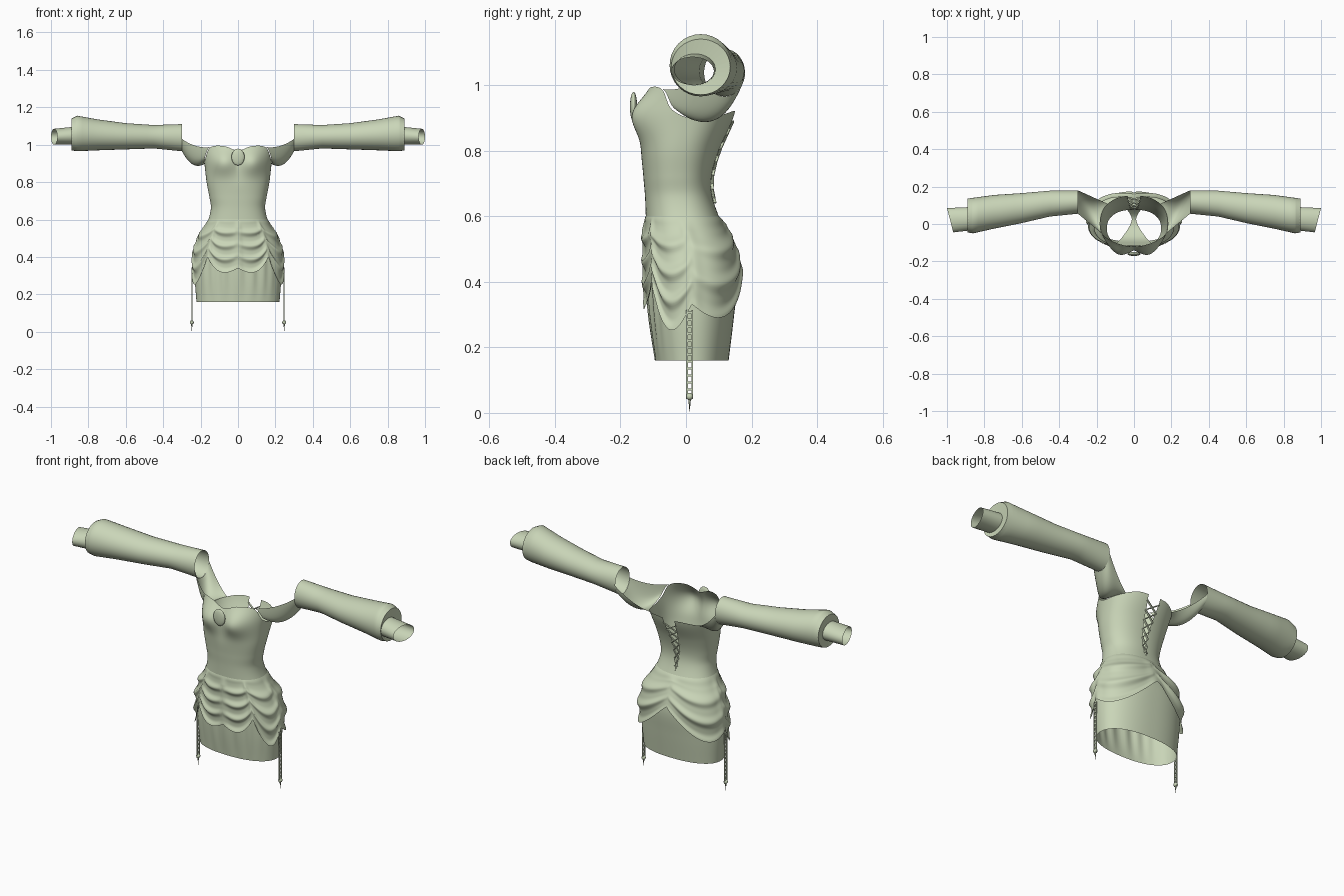
import bpy, bmesh, math
from mathutils import Vector, Matrix

cube = bpy.data.objects.get("Cube")
if cube:
    bpy.data.objects.remove(cube, do_unlink=True)

cloth = bpy.data.materials.new("sage cloth")
cloth.use_nodes = True
SAGE = (0.59, 0.67, 0.48, 1)
cloth.diffuse_color = SAGE
cloth.node_tree.nodes["Principled BSDF"].inputs["Base Color"].default_value = SAGE


def finish(name, bm, smooth=True):
    mesh = bpy.data.meshes.new(name)
    bm.normal_update()
    bm.to_mesh(mesh)
    bm.free()
    mesh.materials.append(cloth)
    for p in mesh.polygons:
        p.use_smooth = smooth
    ob = bpy.data.objects.new(name, mesh)
    bpy.context.collection.objects.link(ob)
    return ob


def sheet(name, f, nu, nv, closed=False):
    """Grid surface from f(u, v); closed joins the u direction."""
    bm = bmesh.new()
    cols = nu if closed else nu + 1
    g = [[bm.verts.new(f(i / nu, j / nv)) for j in range(nv + 1)] for i in range(cols)]
    for i in range(nu):
        a, b = g[i], g[(i + 1) % cols]
        for j in range(nv):
            bm.faces.new((a[j], b[j], b[j + 1], a[j + 1]))
    return finish(name, bm)


def spline(keys, t):
    """Smooth interpolation through rows of (position, values...)."""
    n = len(keys)
    t = min(max(t, keys[0][0]), keys[-1][0])
    i = next(k for k in range(n - 1) if t <= keys[k + 1][0])
    a, b = keys[i], keys[i + 1]
    p, q = keys[max(i - 1, 0)], keys[min(i + 2, n - 1)]
    h = b[0] - a[0]
    s = (t - a[0]) / h
    out = []
    for c in range(1, len(a)):
        m0 = (b[c] - p[c]) / (b[0] - p[0]) * h
        m1 = (q[c] - a[c]) / (q[0] - a[0]) * h
        out.append((2*s**3 - 3*s*s + 1) * a[c] + (s**3 - 2*s*s + s) * m0
                   + (3*s*s - 2*s**3) * b[c] + (s**3 - s*s) * m1)
    return out


# Body outline: height, half width, front y, back y
BODY = [(.16, .222, -.095, .13), (.3, .232, -.112, .147), (.42, .23, -.12, .158),
        (.5, .205, -.12, .143), (.58, .165, -.122, .108), (.66, .145, -.125, .08),
        (.72, .153, -.13, .078), (.8, .168, -.135, .1), (.9, .18, -.122, .145),
        (1.0, .195, -.1, .17)]
# Neckline: angle from the front in degrees, height
NECK = [(0, .965), (20, .992), (50, .985), (75, .925), (95, .9), (130, .905), (165, .92), (180, .92)]


def power(v, e=.87):
    return math.copysign(abs(v) ** e, v)


def body(th, z, off=0.0):
    hw, yf, yb = spline(BODY, z)
    s, c = math.sin(th), math.cos(th)
    x = (hw + off) * power(s)
    y = (yf + yb) / 2 - ((yb - yf) / 2 + off) * power(c)
    if c > 0:
        y -= .052 * math.exp(-((abs(x) - .08) / .055) ** 2 / 2 - ((z - .91) / .05) ** 2 / 2) * min(1, c * 3)
    return Vector((x, y, z))


def neck(th):
    return spline(NECK, abs(math.degrees(th)))[0]


def gap(z):
    return .15 * min(1, max(0, (z - .62) / .28))


# Bodice with a back slit that widens upward
def bodice(u, v):
    th = (2 * u - 1) * math.pi
    z = .59 + v * (neck(th) - .59)
    return body((2 * u - 1) * (math.pi - gap(z)), z)


sheet("bodice", bodice, 96, 36)


# Fitted skirt with shallow pleats in front
def skirt(u, v):
    th = (2 * u - 1) * math.pi
    z = .16 + .44 * v
    pleat = .005 * math.cos(22 * th) * max(0, math.cos(th)) ** 3 * math.sin(math.pi * v)
    return body(th, z, pleat)


sheet("skirt", skirt, 128, 20, True)

# Draped overskirt: seam angles, hem heights at the seams, sag of each panel
SEAMS, HEMS, SAGS = (0, 38, 90, 180), (.34, .40, .33, .45), (.05, .11, .09)


def overskirt(u, v):
    th = (2 * u - 1) * math.pi
    d = abs(math.degrees(th))
    k = 0 if d < SEAMS[1] else 1 if d < SEAMS[2] else 2
    w = (d - SEAMS[k]) / (SEAMS[k + 1] - SEAMS[k])
    bow = 4 * w * (1 - w)
    line = HEMS[k] + (HEMS[k + 1] - HEMS[k]) * w - SAGS[k] * bow
    z = line + v * (.6 - line)
    ridge = (.5 + .5 * math.cos(2 * math.pi * v * (4 if k < 2 else 3))) ** 2
    seam = math.exp(-(min(w, 1 - w) * 12) ** 2)
    off = .005 + .013 * ridge * math.sqrt(bow) + .007 * seam
    off *= min(1, (1 - v) * 6)
    return body(th, z, off + .001)


sheet("draped_overskirt", overskirt, 180, 48, True)

# Inner gusset between the legs: y, z, half width
GUSSET = [(-.115, .52, .11), (-.08, .41, .07), (.02, .36, .012), (.08, .41, .04), (.135, .5, .1)]


def gusset(u, v):
    y = -.115 + .25 * v
    z, w = spline(GUSSET, y)
    return Vector(((2 * u - 1) * w, y, z))


sheet("inner_gusset", gusset, 6, 16)

# Oval brooch at the neckline
bm = bmesh.new()
bmesh.ops.create_uvsphere(bm, u_segments=24, v_segments=12, radius=1,
                          matrix=Matrix.Translation((0, -.16, .934)) @ Matrix.Diagonal((.035, .011, .045, 1)))
finish("brooch", bm)


def box(bm, centre, size):
    bmesh.ops.create_cube(bm, size=1, matrix=Matrix.Translation(centre) @ Matrix.Diagonal((*size, 1)))


def bar(bm, a, b, width, depth):
    d = b - a
    rot = d.to_track_quat('Z', 'Y').to_matrix().to_4x4()
    bmesh.ops.create_cube(bm, size=1, matrix=Matrix.Translation((a + b) / 2) @ rot
                          @ Matrix.Diagonal((width, depth, d.length, 1)))


# Crossed back laces
bm = bmesh.new()
LACES = 6
for i in range(LACES):
    z0, z1 = .64 + .25 * i / LACES, .64 + .25 * (i + 1) / LACES
    for s in (-1, 1):
        a = body(s * (math.pi - gap(z0) - .02), z0, .003)
        b = body(-s * (math.pi - gap(z1) - .02), z1, .003)
        bar(bm, a, b, .009, .004)
finish("back_laces", bm, False)

# Sleeve rings: x, y range, z range, slant of the ring; the last two form the cuff
RINGS = [(.30, .055, .18, .965, 1.11, 0), (.45, .04, .178, .98, 1.105, 0),
         (.6, .005, .165, .975, 1.115, 0), (.75, -.025, .155, .97, 1.135, 0),
         (.86, -.05, .14, .965, 1.155, 0), (.89, -.045, .135, .97, 1.14, 0),
         (.885, -.035, .09, 1.0, 1.095, 0), (.983, -.045, .085, 1.0, 1.085, .26)]


def ring_point(ring, a):
    x, y0, y1, z0, z1, slant = ring
    dy = -(y1 - y0) / 2 * math.cos(a)
    return Vector((x + slant * dy, (y0 + y1) / 2 + dy, (z0 + z1) / 2 - (z1 - z0) / 2 * math.sin(a)))


def sleeve_point(u, v):
    f = v * (len(RINGS) - 1)
    i = min(int(f), len(RINGS) - 2)
    a = 2 * math.pi * u
    return ring_point(RINGS[i], a).lerp(ring_point(RINGS[i + 1], a), f - i)


# Underarm band running from the neckline side to the lower half of the sleeve mouth
def underarm_point(u, v):
    th = math.radians(48 + 84 * u)
    p = body(th, neck(th))
    q = ring_point(RINGS[0], math.radians(5 + 170 * u))
    r = p.lerp(q, v)
    r.z -= (.02 + .03 * math.sin(math.pi * u)) * 4 * v * (1 - v) * .8
    return r


for side, s in (("left", 1), ("right", -1)):
    flip = Vector((s, 1, 1))
    sleeve = sheet(side + "_sleeve", lambda u, v: sleeve_point(u, v) * flip, 32, 28, True)
    # Keep the cuff step crisp
    for p in sleeve.data.polygons:
        if .883 < abs(p.center.x) < .892:
            p.use_smooth = False
    sheet(side + "_underarm_band", lambda u, v: underarm_point(u, v) * flip, 24, 12)

    # Garter strap: two rails with rungs
    bm = bmesh.new()
    x = .247 * s
    for y in (.003, .019):
        box(bm, (x, y, .178), (.005, .005, .272))
    for i in range(13):
        box(bm, (x, .011, .05 + i * .0213), (.005, .018, .007))
    finish(side + "_garter_strap", bm, False)

    # Garter clip with a fine pointed tip
    bm = bmesh.new()
    bmesh.ops.create_uvsphere(bm, u_segments=12, v_segments=8, radius=.011,
                              matrix=Matrix.Translation((x, .011, .05)))
    bmesh.ops.create_cone(bm, segments=8, radius1=0, radius2=.004, depth=.042,
                          matrix=Matrix.Translation((x, .011, .021)))
    finish(side + "_garter_clip", bm)
